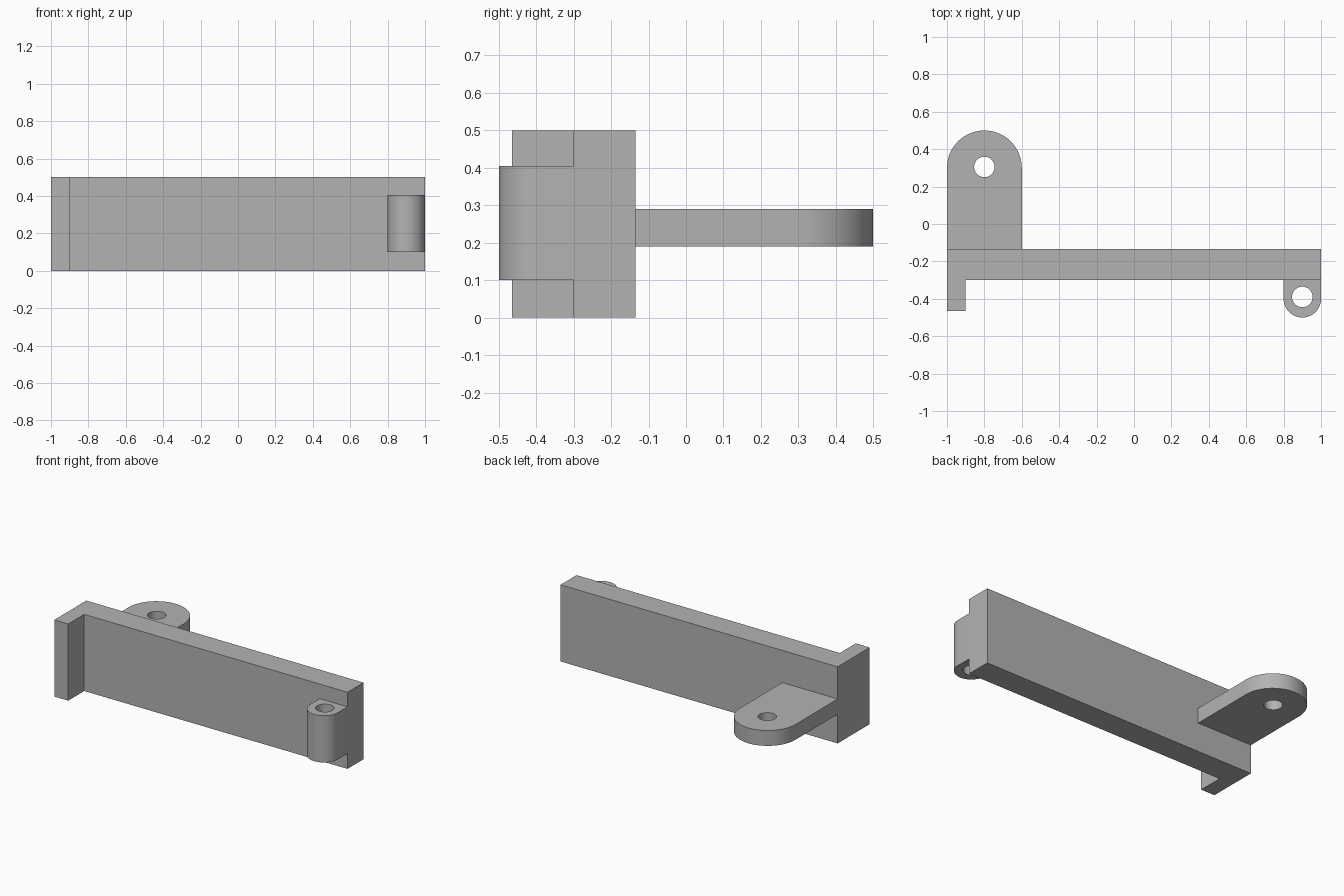
import bpy, bmesh
from math import sin, cos, pi, radians

cube = bpy.data.objects.get("Cube")
if cube:
    bpy.data.objects.remove(cube, do_unlink=True)

grey = bpy.data.materials.new("plain grey")
grey.use_nodes = True
colour = (0.45, 0.45, 0.45, 1)
grey.diffuse_color = colour
grey.node_tree.nodes["Principled BSDF"].inputs["Base Color"].default_value = colour


def arc(cx, cy, r, start, end, steps):
    """Points along an arc, both ends included."""
    angles = [start + (end - start) * i / steps for i in range(steps + 1)]
    return [(cx + r * cos(a), cy + r * sin(a)) for a in angles]


def extrude_profile(name, loops, bottom, top):
    """Fill an outline (and any hole loops) and extrude it upwards."""
    bm = bmesh.new()
    edges = []
    for loop in loops:
        verts = [bm.verts.new((x, y, bottom)) for x, y in loop]
        edges += [bm.edges.new((v, verts[i - 1])) for i, v in enumerate(verts)]
    if len(loops) == 1:
        bm.faces.new(verts)
    else:
        bmesh.ops.triangle_fill(bm, edges=edges, use_beauty=True, normal=(0, 0, 1))
    result = bmesh.ops.extrude_face_region(bm, geom=bm.faces[:], use_keep_orig=True)
    raised = [g for g in result["geom"] if isinstance(g, bmesh.types.BMVert)]
    bmesh.ops.translate(bm, verts=raised, vec=(0, 0, top - bottom))
    bmesh.ops.recalc_face_normals(bm, faces=bm.faces[:])
    mesh = bpy.data.meshes.new(name)
    bm.to_mesh(mesh)
    bm.free()
    mesh.materials.append(grey)
    obj = bpy.data.objects.new(name, mesh)
    bpy.context.collection.objects.link(obj)
    bpy.ops.object.select_all(action="DESELECT")
    obj.select_set(True)
    bpy.context.view_layer.objects.active = obj
    bpy.ops.object.shade_smooth_by_angle(angle=radians(30))
    return obj


def eye_lug(name, cx, cy, r, root_y, hole_y, hole_r, bottom, top):
    """Round-ended lug with a pin hole, growing from root_y towards cy."""
    turn = pi if cy > root_y else -pi
    outline = [(cx - r, root_y), (cx + r, root_y)] + arc(cx, cy, r, 0, turn, 32)
    hole = arc(cx, hole_y, hole_r, 0, 2 * pi, 32)[:-1]
    return extrude_profile(name, [outline, hole], bottom, top)


# Long plate with a forward lip at its right end
back, front, lip = -0.135, -0.30, -0.465
extrude_profile("plate_with_lip", [[(-1, back), (-1, lip), (-0.9, lip),
                                    (-0.9, front), (1, front), (1, back)]], 0, 0.5)

# Thin hinge tab behind, thick pin lug in front
eye_lug("rear_tab", -0.8, 0.30, 0.2, back, 0.305, 0.055, 0.19, 0.29)
eye_lug("front_lug", 0.9, -0.40, 0.1, front, -0.39, 0.055, 0.10, 0.405)
